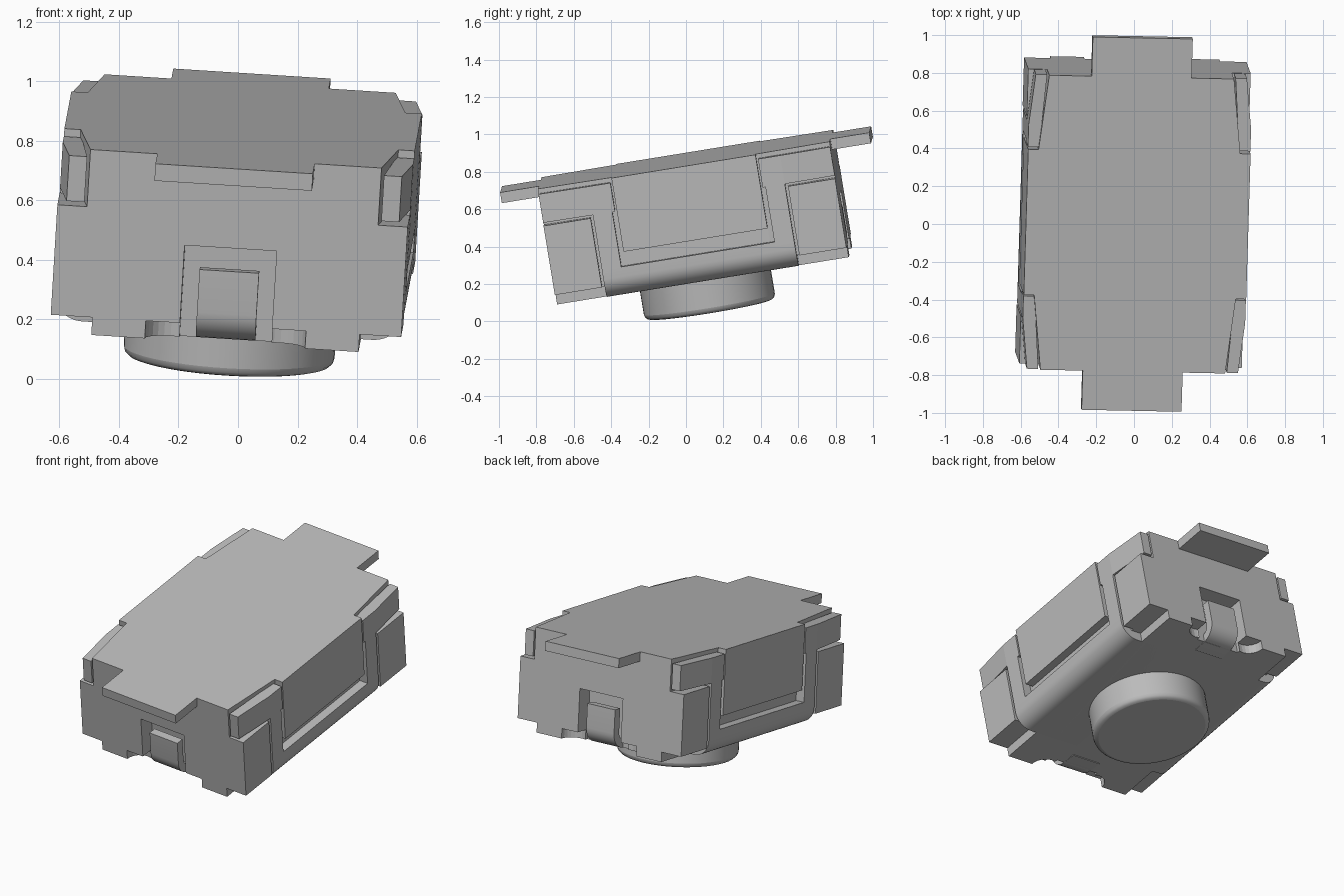
import bpy, bmesh
from math import sin, cos, pi
from mathutils import Matrix, Vector

old = bpy.data.objects.get("Cube")
if old:
    bpy.data.objects.remove(old)

grey = bpy.data.materials.new("plain grey")
grey.use_nodes = True
grey.diffuse_color = (0.5, 0.5, 0.5, 1)
grey.node_tree.nodes["Principled BSDF"].inputs["Base Color"].default_value = (0.5, 0.5, 0.5, 1)

# Tilted frame of the whole switch, with its origin at the middle of the top plate
v = Vector((0.03, 0.987, 0.16)).normalized()
u = Vector((0.998, -0.017, -0.063))
u = (u - v * u.dot(v)).normalized()
w = u.cross(v)
TILT = Matrix.Translation((0.017, -0.002, 0.866)) @ Matrix((u, v, w)).transposed().to_4x4()


def prism(name, points, lo, hi, axis="z", smooth=False):
    """Extrude a flat outline along x, y or z."""
    place = {"x": lambda a, b, c: (c, a, b),
             "y": lambda a, b, c: (a, c, b),
             "z": lambda a, b, c: (a, b, c)}[axis]
    bm = bmesh.new()
    rings = [[bm.verts.new(place(a, b, c)) for a, b in points] for c in (lo, hi)]
    n = len(points)
    for ring in rings:
        bm.faces.new(ring)
    for i in range(n):
        j = (i + 1) % n
        bm.faces.new((rings[0][i], rings[0][j], rings[1][j], rings[1][i]))
    bmesh.ops.recalc_face_normals(bm, faces=bm.faces)
    mesh = bpy.data.meshes.new(name)
    bm.to_mesh(mesh)
    bm.free()
    mesh.materials.append(grey)
    obj = bpy.data.objects.new(name, mesh)
    bpy.context.collection.objects.link(obj)
    obj.matrix_world = TILT
    if smooth:
        bpy.ops.object.select_all(action="DESELECT")
        obj.select_set(True)
        bpy.context.view_layer.objects.active = obj
        bpy.ops.object.shade_smooth_by_angle(angle=0.6)
    return obj


def box(name, x, y, z):
    return prism(name, [(x[0], y[0]), (x[1], y[0]), (x[1], y[1]), (x[0], y[1])], *z)


def span(sign, a, b):
    return sorted((sign * a, sign * b))


def arc(cx, cy, r, start, end, steps=8):
    angles = [start + (end - start) * i / steps for i in range(steps + 1)]
    return [(cx + r * cos(t), cy + r * sin(t)) for t in angles]


def cut(obj, cutters):
    for c in cutters:
        mod = obj.modifiers.new("cut", "BOOLEAN")
        mod.operation, mod.solver, mod.object = "DIFFERENCE", "EXACT", c
    bpy.context.view_layer.update()
    done = obj.evaluated_get(bpy.context.evaluated_depsgraph_get())
    mesh = bpy.data.meshes.new_from_object(done)
    obj.modifiers.clear()
    obj.data = mesh


# Housing, tapered towards both ends, with a narrower base
END, MID = 0.79, 0.39
half = [(0.49, -END), (0.535, -MID), (0.535, MID), (0.49, END)]
housing = prism("housing", half + [(-x, -y) for x, y in half], -0.57, 0)
base = box("housing_base", (-0.45, 0.45), (-END, END), (-0.63, -0.57))

# Terminal windows and rounded base recesses
cutters = []
for s in (-1, 1):
    cutters.append(box("window_cutter", (-0.155, 0.155), span(s, 0.69, 0.9), (-0.7, -0.305)))
    for side in (-1, 1):
        cutters.append(prism("recess_cutter", arc(side * 0.185, s * END, 0.085, 0, 2 * pi, 24)[:-1],
                             -0.7, -0.57))
cut(housing, [c for c in cutters if c.name.startswith("window")])
cut(base, cutters)
for c in cutters:
    bpy.data.objects.remove(c)

# Cover plate end tabs
box("cover_tabs", (-0.265, 0.265), (-1, 1), (-0.058, 0))

# Rolled bottom of the metal cover
R = 0.1
section = [(0.59, -0.478), (-0.59, -0.478)]
section += arc(-0.59 + R, -0.63 + R, R, pi, 1.5 * pi)
section += arc(0.59 - R, -0.63 + R, R, 1.5 * pi, 2 * pi)
prism("cover_bottom", section, -0.52, 0.52, "y", smooth=True)

for side, tag in ((1, "left"), (-1, "right")):
    # Side panel hanging from the top plate
    box(tag + "_side_panel", span(side, 0.5, 0.59), (-MID, MID), (-0.4, 0))
    for s, end in ((-1, "front"), (1, "back")):
        name = f"{end}_{tag}_"
        # Clip leg, bent clip arm and corner block
        box(name + "clip_leg", span(side, 0.52, 0.59), span(s, 0.415, 0.52), (-0.5, -0.025))
        arm = [(0.53, 0.4), (0.59, 0.4), (0.59, 0.52), (0.56, END), (0.5, END)]
        prism(name + "clip_arm", [(side * x, s * y) for x, y in arm], -0.18, -0.025)
        box(name + "corner_block", span(side, 0.4, 0.59), span(s, 0.535, END), (-0.57, -0.195))

# Bent terminals at front and back
strip = [(0.785, -0.385)] + arc(0.685, -0.53, 0.1, 0, -pi / 2)
strip += [(0.6, -0.635), (0.6, -0.58)] + arc(0.685, -0.53, 0.05, -pi / 2, 0) + [(0.735, -0.385)]
for s, end in ((-1, "front"), (1, "back")):
    prism(end + "_terminal", [(s * y, z) for y, z in strip], -0.1, 0.1, "x", smooth=True)

# Round push button with a softened rim
button = prism("push_button", arc(0, 0, 0.355, 0, 2 * pi, 48)[:-1], -0.815, -0.6, smooth=True)
rim = button.modifiers.new("rim", "BEVEL")
rim.width, rim.segments = 0.03, 3
rim.limit_method, rim.angle_limit = "ANGLE", 0.8
